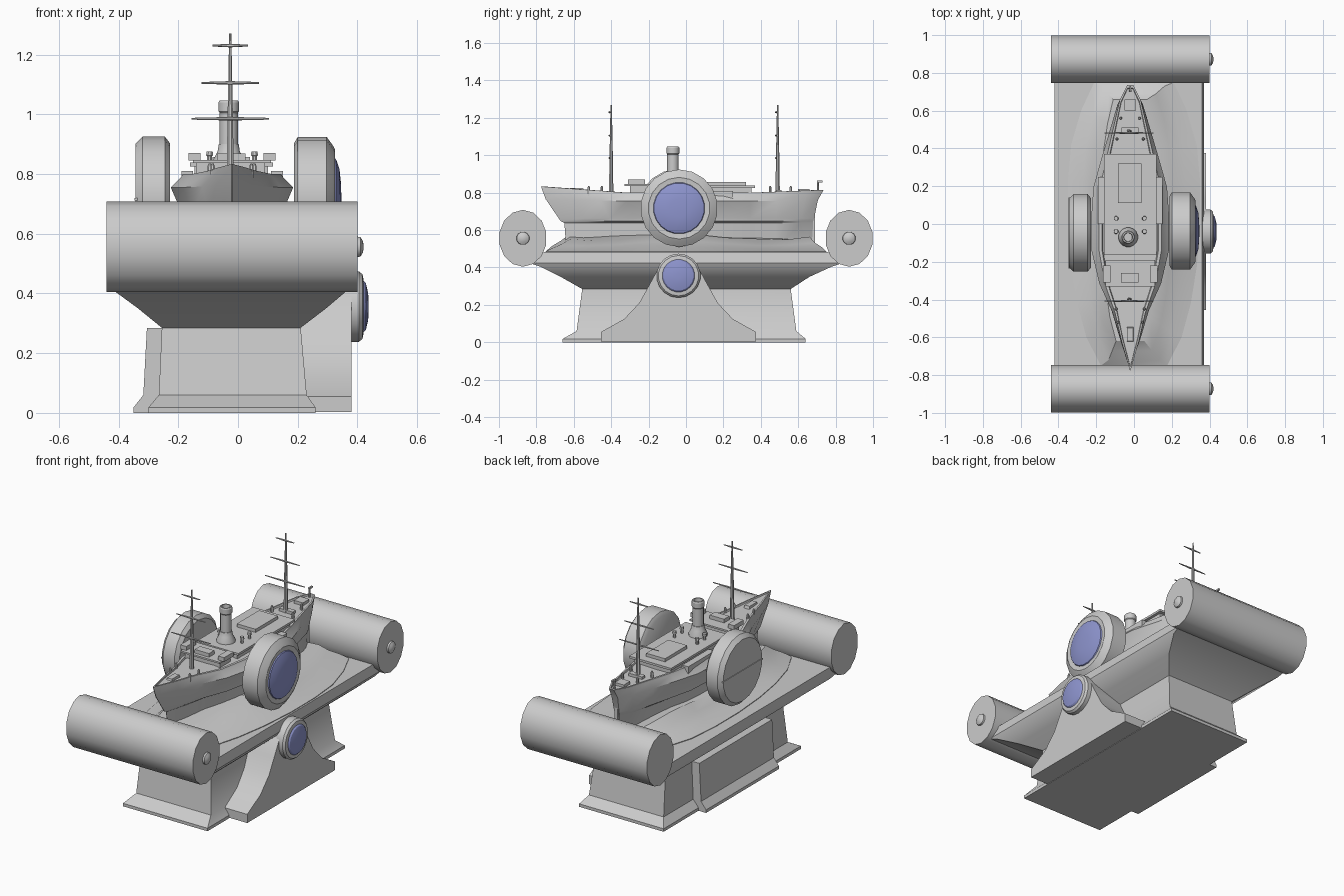
import bpy, bmesh, math

if "Cube" in bpy.data.objects:
    bpy.data.objects.remove(bpy.data.objects["Cube"])

blue = bpy.data.materials.new("blue_glass")
blue.diffuse_color = (0.27, 0.30, 0.62, 1)
blue.use_nodes = True
blue.node_tree.nodes["Principled BSDF"].inputs["Base Color"].default_value = blue.diffuse_color


def loft(name, rings, mat=None):
    """Skin a list of equal-length closed rings and cap both ends."""
    bm = bmesh.new()
    vs = [[bm.verts.new(p) for p in r] for r in rings]
    n = len(vs[0])
    for a, b in zip(vs, vs[1:]):
        for i in range(n):
            j = (i + 1) % n
            bm.faces.new((a[i], a[j], b[j], b[i]))
    bm.faces.new(vs[0])
    bm.faces.new(vs[-1])
    bmesh.ops.recalc_face_normals(bm, faces=bm.faces)
    me = bpy.data.meshes.new(name)
    bm.to_mesh(me)
    bm.free()
    ob = bpy.data.objects.new(name, me)
    bpy.context.collection.objects.link(ob)
    if mat:
        me.materials.append(mat)
    return ob


def lathe(name, prof, c, axis='x', n=16, s=(1, 1), mat=None):
    """Turn (offset, radius) pairs about an axis through c."""
    rings = []
    for a, r in prof:
        ring = []
        for i in range(n):
            t = 2 * math.pi * (i + 0.5) / n
            u, v = r * s[0] * math.cos(t), r * s[1] * math.sin(t)
            p = (a, u, v) if axis == 'x' else (u, v, a)
            ring.append([p[k] + c[k] for k in range(3)])
        rings.append(ring)
    return loft(name, rings, mat)


def rect(x0, x1, y0, y1, z):
    return [(x0, y0, z), (x1, y0, z), (x1, y1, z), (x0, y1, z)]


def box(name, x0, x1, y0, y1, z0, z1):
    return loft(name, [rect(x0, x1, y0, y1, z0), rect(x0, x1, y0, y1, z1)])


def outline(shape, w, y0, y1, zf, cx):
    """Closed plan outline from (t, half width) pairs, mirrored about cx."""
    right = [(cx + w * f, y0 + (y1 - y0) * t, zf(t, 1)) for t, f in shape]
    left = [(cx - w * f, y0 + (y1 - y0) * t, zf(t, -1)) for t, f in shape]
    return right + left[::-1]


# Pedestal flaring into the tray
loft("pedestal_and_tray", [rect(*r) for r in (
    (-.30, .26, -.66, .64, 0), (-.30, .26, -.66, .64, .018),
    (-.265, .23, -.585, .59, .06), (-.255, .21, -.555, .56, .285),
    (-.335, .295, -.67, .66, .35), (-.41, .36, -.78, .78, .405),
    (-.42, .37, -.84, .84, .425), (-.42, .36, -.84, .84, .482))])

# Left side panel and right side fin
loft("left_panel", [rect(x, -.2, -.38, .31, z) for x, z in
                    ((-.35, 0), (-.35, .018), (-.317, .06), (-.305, .285))])
half = [(.415, .003), (.415, .055), (.29, .125), (.21, .21), (.16, .30), (.10, .41), (.05, .45)]
fin = [(-.04 + y, z) for y, z in half] + [(-.04 - y, z) for y, z in half[::-1]]
loft("right_fin", [[(x, y, z) for y, z in fin] for x in (.19, .38)])

# End rollers with axle knobs
for side, tag in ((-1, "front"), (1, "back")):
    c = (0, side * .872, .556)
    lathe(tag + "_roller", [(-.44, 1), (.40, 1)], c, n=14, s=(.128, .152))
    lathe(tag + "_roller_knob", [(.395, .036), (.41, .034), (.418, .02), (.421, .006)], c, n=12)

# Round lens housings on the right: upper wheel and lower lamp
up = (0, -.037, .717)
lathe("right_wheel", [(.187, .185), (.20, .207), (.297, .207), (.318, .178),
                      (.325, .165), (.322, .142)], up, n=18)
lathe("right_wheel_lens", [(.315, .142), (.328, .135), (.34, .10), (.345, .05), (.346, .01)],
      up, n=20, mat=blue)
low = (0, -.04, .356)
lathe("lamp", [(.36, .118), (.405, .118), (.417, .108), (.42, .092)], low, n=18)
lathe("lamp_lens", [(.415, .092), (.428, .08), (.436, .045), (.437, .01)], low, n=20, mat=blue)

# Left paddle wheel with a half cover
left = (0, -.047, .717)
lathe("left_wheel", [(-.343, .185), (-.32, .208), (-.245, .208), (-.227, .185)], left, n=18)
box("left_wheel_seam", -.347, -.335, -.235, .14, .711, .719)

# Sea surface rising to the hull
cx = -.02
blunt = [(0, .5), (.1, .72), (.22, .86), (.35, .95), (.5, 1), (.65, 1), (.78, .95), (.9, .8), (1, .6)]


def wave(z, a):
    return lambda t, s: z + a * math.sin(9 * t + 1.3 * s + 2.4)


loft("sea", [outline(blunt, w, y0, y1, wave(z, a), c) for w, y0, y1, z, a, c in (
    (.35, -.75, .75, .47, 0, 0), (.35, -.75, .75, .486, 0, 0), (.27, -.72, .73, .505, .008, 0),
    (.21, -.67, .69, .53, .014, -.01), (.15, -.62, .66, .562, .02, cx))])

# Ship hull built from waterlines, with raised bow and stern
hull = [(0, .01), (.1, .27), (.2, .48), (.3, .80), (.42, 1), (.55, 1), (.65, .95),
        (.75, .75), (.85, .54), (.95, .33), (1, .1)]


def sheer(z, k):
    return lambda t, s: z + k * (max(0, .3 - t) * .11 + max(0, t - .75) * .06)


loft("hull", [outline(hull, w, y0, y1, sheer(z, k), cx) for w, y0, y1, z, k in (
    (.13, -.64, .67, .49, 0), (.14, -.65, .68, .638, 0), (.165, -.67, .68, .648, 0),
    (.165, -.68, .685, .662, 0), (.205, -.75, .705, .755, .3),
    (.17, -.772, .73, .79, 1), (.165, -.775, .735, .80, 1),
    (.15, -.755, .72, .80, 1), (.145, -.75, .715, .791, 1))])
box("rudder", cx - .01, cx + .01, .64, .69, .52, .73)

# Deck houses, hatch and bridge
box("deck_house", -.145, .10, -.15, .35, .78, .825)
box("deck_house_roof", -.16, .118, -.165, .37, .825, .838)
box("cargo_hatch", -.085, .04, .11, .32, .83, .857)
box("bridge", -.14, .09, -.30, -.20, .78, .838)
box("bridge_roof", -.15, .11, -.33, -.19, .836, .846)
box("bridge_cabin", -.07, .025, -.31, -.26, .84, .868)
for s in (-1, 1):
    box("bridge_wing", cx + s * .125 - .02, cx + s * .125 + .02, -.31, -.22, .845, .87)
    box("side_locker", cx + s * .15 - .02, cx + s * .15 + .02, .0, .25, .74, .81)
    for y in (-.04, .03):
        lathe("deck_vent", [(.83, .009), (.86, .009), (.862, .013), (.875, .011)],
              (cx + s * .075, y, 0), 'z', 8)
    for y, d in ((-.52, .065), (-.45, .075), (.45, .07), (.56, .05)):
        lathe("bollard", [(.78, .008), (.825, .008), (.835, .004)], (cx + s * d, y, 0), 'z', 8)
loft("bow_hatch", [rect(-.04, 0, -.63, -.54, .79), rect(-.036, -.004, -.62, -.55, .825)])
box("stern_bench", -.065, .025, .48, .51, .78, .815)
box("stern_cabin", -.05, .01, .60, .66, .78, .82)

# Funnel
lathe("funnel", [(.82, .052), (.85, .052), (.875, .038), (.90, .034), (.90, .031), (1.005, .031),
                 (1.01, .035), (1.04, .035), (1.046, .031), (1.046, .024), (1.02, .022)],
      (-.031, -.07, 0), 'z', 16)

# Masts with yards, and the stern flagstaff
for tag, y in (("front", -.40), ("back", .49)):
    lathe(tag + "_mast", [(.78, .013), (.98, .010), (1.12, .007), (1.27, .004)],
          (-.026, y, 0), 'z', 8)
    for z, w in ((.985, .13), (1.105, .096), (1.23, .06)):
        lathe(tag + "_yard", [(-w, .003), (0, .006), (w, .003)], (-.026, y - .008, z), n=6)
lathe("flagstaff", [(.80, .006), (.865, .005)], (cx, .705, 0), 'z', 8)
box("flagstaff_top", cx - .005, cx + .005, .70, .73, .855, .865)

# Smooth shading with sharp edges kept
bpy.ops.object.select_all(action='SELECT')
bpy.context.view_layer.objects.active = bpy.context.selected_objects[0]
bpy.ops.object.shade_smooth_by_angle(angle=math.radians(32))
